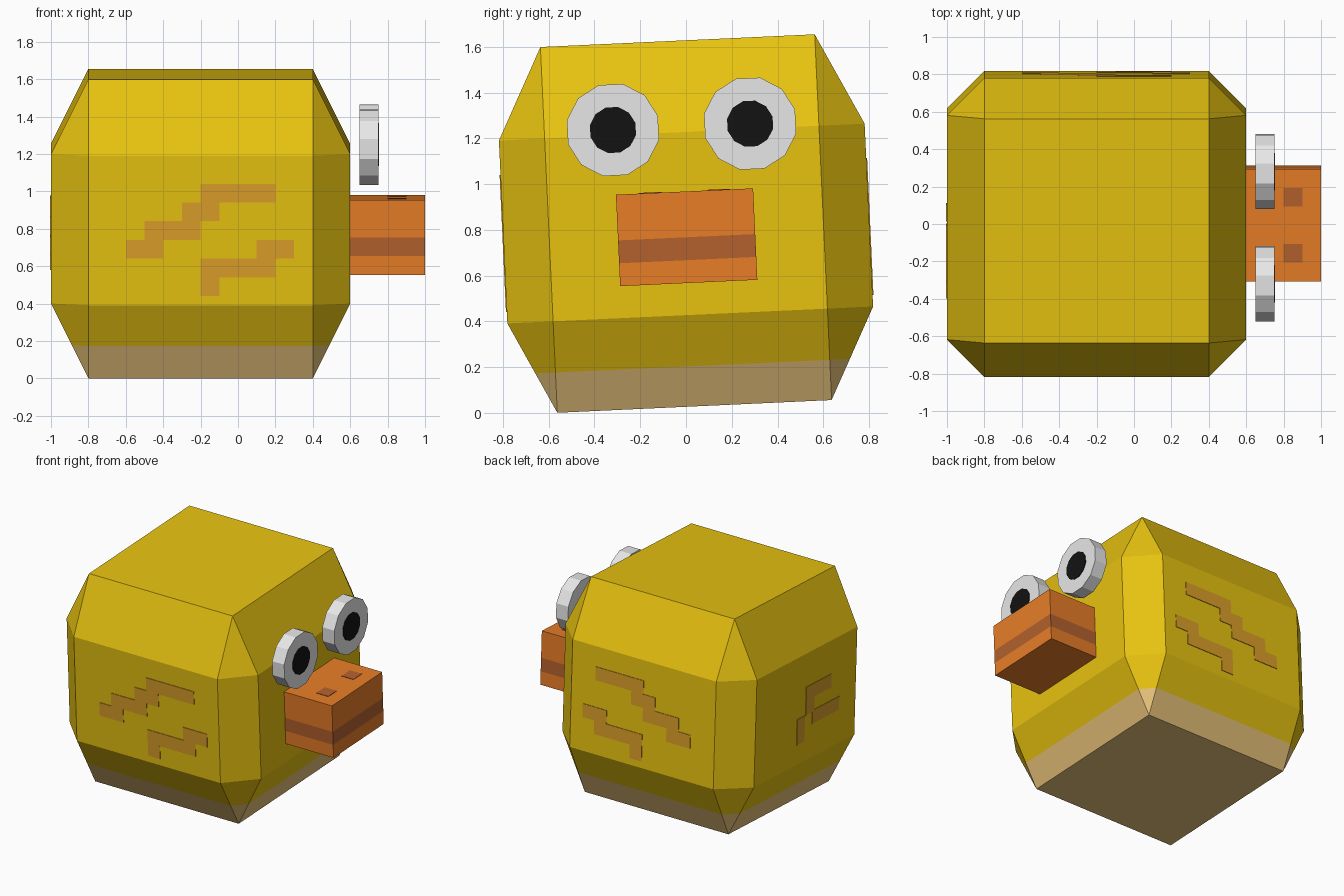
import bpy, bmesh, math
from mathutils import Matrix, Vector

if "Cube" in bpy.data.objects:
    bpy.data.objects.remove(bpy.data.objects["Cube"])

# whole model is built upright, then rolled slightly about x
TILT = (Matrix.Translation((0, 0, 0.8275)) @ Matrix.Rotation(math.radians(2.65), 4, 'X')
        @ Matrix.Translation((0, 0, -0.8)))


def material(name, r, g, b):
    lin = lambda c: ((c / 255 + 0.055) / 1.055) ** 2.4 if c > 10 else c / 255 / 12.92
    m = bpy.data.materials.new(name)
    m.diffuse_color = (lin(r), lin(g), lin(b), 1)
    m.use_nodes = True
    m.node_tree.nodes["Principled BSDF"].inputs["Base Color"].default_value = m.diffuse_color
    return m


YELLOW = material("yellow", 250, 210, 18)
TAN = material("tan", 245, 206, 129)
MARK = material("ochre_marking", 219, 158, 41)
ORANGE = material("orange", 235, 127, 40)
BROWN = material("brown", 179, 97, 45)
WHITE = material("eye_white", 250, 250, 250)
BLACK = material("black", 18, 18, 18)


def finish(bm, name, mats, rule=None):
    bm.normal_update()
    if rule:
        for f in bm.faces:
            f.material_index = rule(f)
    bm.transform(TILT)
    me = bpy.data.meshes.new(name)
    bm.to_mesh(me)
    bm.free()
    for m in mats:
        me.materials.append(m)
    ob = bpy.data.objects.new(name, me)
    bpy.context.collection.objects.link(ob)
    return ob


def add_box(bm, lo, hi):
    lo, hi = Vector(lo), Vector(hi)
    mat = Matrix.Translation((lo + hi) / 2) @ Matrix.Diagonal((hi - lo).to_4d())
    bmesh.ops.create_cube(bm, size=1, matrix=mat)


def cut(bm, z):
    bmesh.ops.bisect_plane(bm, geom=bm.verts[:] + bm.edges[:] + bm.faces[:],
                           plane_co=(0, 0, z), plane_no=(0, 0, 1))


def add_disc(bm, x0, x1, y, z, r, sides):
    mat = (Matrix.Translation(((x0 + x1) / 2, y, z)) @ Matrix.Rotation(math.pi / 2, 4, 'Y')
           @ Matrix.Rotation(math.pi / sides, 4, 'Z'))
    bmesh.ops.create_cone(bm, cap_ends=True, segments=sides, radius1=r, radius2=r,
                          depth=x1 - x0, matrix=mat)


# body: square ends, octagonal middle, triangular corners
bm = bmesh.new()
for sx in (-1, 1):
    for sy in (-1, 1):
        for a, b, zs in ((0.6, 0.6, (0, 1.6)), (0.8, 0.6, (0.4, 1.2)), (0.6, 0.8, (0.4, 1.2))):
            for z in zs:
                bm.verts.new((sx * a - 0.2, sy * b, z))
bmesh.ops.convex_hull(bm, input=bm.verts[:])
bmesh.ops.dissolve_limit(bm, angle_limit=0.01, verts=bm.verts[:], edges=bm.edges[:])
cut(bm, 0.176)
bmesh.ops.recalc_face_normals(bm, faces=bm.faces[:])
finish(bm, "body", [YELLOW, TAN], lambda f: int(f.calc_center_median().z < 0.176))

# stepped wing markings on both sides: x start, x end, z bottom
ROWS = ((-0.6, -0.4, 0.65), (-0.5, -0.2, 0.75), (-0.3, -0.1, 0.85), (-0.2, 0.2, 0.95),
        (-0.2, -0.1, 0.45), (-0.2, 0.2, 0.55), (0.1, 0.3, 0.65))
for side, name in ((-1, "front_wing_marking"), (1, "back_wing_marking")):
    bm = bmesh.new()
    for x0, x1, z in ROWS:
        ys = sorted((side * 0.797, side * 0.804))
        add_box(bm, (x0, ys[0], z), (x1, ys[1], z + 0.1))
    finish(bm, name, [MARK])

# tail marking: y start, y end, z bottom, z top
bm = bmesh.new()
for y0, y1, z0, z1 in ((-0.3, 0, 0.85, 0.95), (-0.1, 0, 0.74, 0.85),
                       (-0.4, -0.08, 0.65, 0.75), (0.01, 0.1, 0.55, 0.74)):
    add_box(bm, (-1.004, y0, z0), (-0.997, y1, z1))
finish(bm, "tail_marking", [MARK])

# beak with a dark mouth band round its sides
bm = bmesh.new()
add_box(bm, (0.6, -0.3, 0.54), (1.0, 0.3, 0.94))
cut(bm, 0.64)
cut(bm, 0.74)
finish(bm, "beak", [ORANGE, BROWN],
       lambda f: int(abs(f.normal.z) < 0.5 and 0.64 < f.calc_center_median().z < 0.74))

# nostrils
bm = bmesh.new()
for y in (-0.15, 0.15):
    add_box(bm, (0.8, y - 0.05, 0.937), (0.9, y + 0.05, 0.943))
finish(bm, "nostrils", [BROWN])

# eyes floating just off the face
for y, side in ((-0.3, "front"), (0.3, "back")):
    bm = bmesh.new()
    add_disc(bm, 0.65, 0.75, y, 1.223, 0.206, 12)
    finish(bm, side + "_eye", [WHITE])
    bm = bmesh.new()
    add_disc(bm, 0.748, 0.755, y, 1.223, 0.103, 12)
    finish(bm, side + "_pupil", [BLACK])
